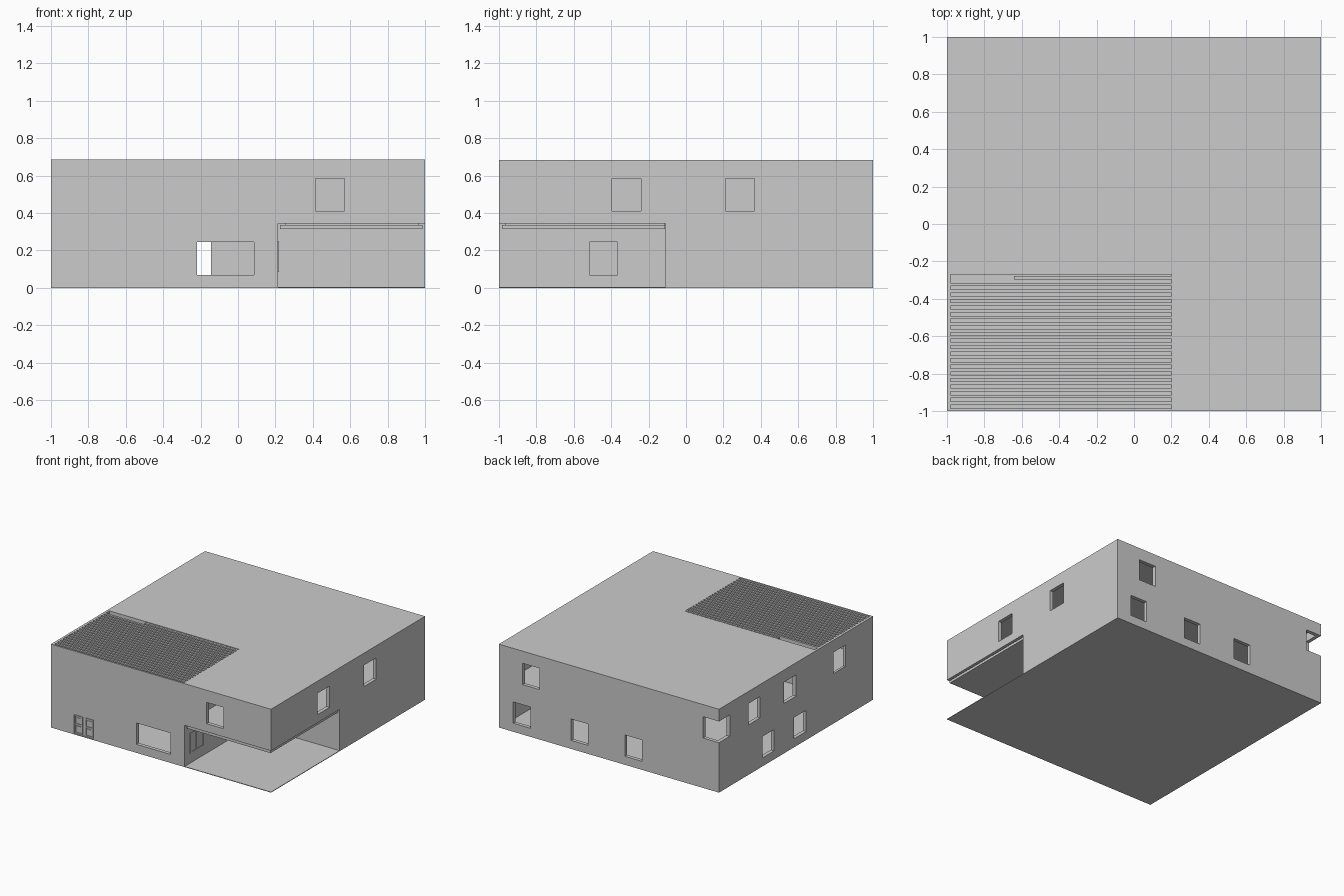
import bpy


def box(name, x, y, z):
    """Axis aligned box from three (min, max) ranges."""
    (x0, x1), (y0, y1), (z0, z1) = x, y, z
    v = [(a, b, c) for a in (x0, x1) for b in (y0, y1) for c in (z0, z1)]
    f = [(0, 1, 3, 2), (4, 6, 7, 5), (0, 4, 5, 1), (2, 3, 7, 6), (0, 2, 6, 4), (1, 5, 7, 3)]
    me = bpy.data.meshes.new(name)
    me.from_pydata(v, [], f)
    me.update()
    ob = bpy.data.objects.new(name, me)
    bpy.context.collection.objects.link(ob)
    return ob


H = 0.685
T = 0.03
UP = (0.41, 0.585)
LOW = (0.07, 0.245)

# solid house block to be carved out
house = box("house_walls", (-1, 1), (-1, 1), (0, H))
cuts = []


def cut(name, x, y, z):
    c = box(name + "_cutter", x, y, z)
    c.hide_render = True
    c.hide_viewport = True
    cuts.append(c)


# carport under the front right corner, leaving a thin floor slab
cut("carport", (0.215, 1.2), (-1.2, -0.11), (0.005, 0.343))
# terrace open to the sky at the front left
cut("terrace", (-0.98, 0.2), (-0.985, -0.27), (0.352, 0.8))
# rooms
cut("lower_front_room", (-0.97, 0.185), (-0.97, 0.97), (0.02, 0.32))
cut("lower_back_room", (0.17, 0.97), (-0.08, 0.97), (0.021, 0.319))
cut("upper_right_room", (0.23, 0.97), (-0.97, 0.97), (0.365, 0.655))
cut("upper_back_room", (-0.97, 0.215), (-0.24, 0.97), (0.366, 0.654))

# windows by wall
for x0, x1, z in ((-0.22, 0.085, LOW), (0.415, 0.57, UP)):
    cut("front_window", (x0, x1), (-1.1, -0.95), z)
for x0, x1, z in ((0.63, 0.785, UP), (0.715, 0.87, LOW), (0.19, 0.345, LOW), (-0.30, -0.145, LOW)):
    cut("back_window", (x0, x1), (0.95, 1.1), z)
for y0, y1, z in ((0.465, 0.615, UP), (0.0, 0.155, UP), (-0.64, -0.485, UP),
                  (0.285, 0.435, LOW), (-0.13, 0.025, LOW)):
    cut("left_window", (-1.1, -0.95), (y0, y1), z)
for y0, y1 in ((-0.395, -0.24), (0.21, 0.365)):
    cut("right_window", (0.95, 1.1), (y0, y1), UP)
cut("carport_window", (0.15, 0.25), (-0.515, -0.365), LOW)
cut("corner_window", (-1.1, -0.855), (0.86, 1.1), UP)
cut("door_recess", (-0.79, -0.61), (-1.1, -0.992), (0.006, 0.165))

for c in cuts:
    m = house.modifiers.new(c.name, "BOOLEAN")
    m.operation = "DIFFERENCE"
    m.solver = "EXACT"
    m.object = c

# carport ceiling panel, set in from the fascia
box("carport_ceiling", (0.225, 0.985), (-0.985, -0.112), (0.315, 0.336))
box("carport_ceiling_core", (0.25, 0.965), (-0.965, -0.112), (0.336, 0.344))

# side window frame in the carport
for y in (-0.93, -0.85, -0.76):
    box("carport_frame_post", (0.214, 0.219), (y, y + 0.008), (0.085, 0.25))
for z in (0.085, 0.242):
    box("carport_frame_rail", (0.214, 0.218), (-0.93, -0.752), (z, z + 0.008))

# pergola slats over the terrace
for i in range(20):
    y = -0.957 + i * 0.0352
    x0 = -0.64 if i == 19 else -0.985
    box("pergola_slat", (x0, 0.202), (y - 0.009, y + 0.009), (0.655, H - 0.0005))

# double entrance door with raised frames and panels
for cx in (-0.75, -0.655):
    for dx in (-0.036, 0.028):
        box("door_stile", (cx + dx, cx + dx + 0.008), (-0.999, -0.99), (0.012, 0.16))
    for z in (0.012, 0.085, 0.152):
        box("door_rail", (cx - 0.036, cx + 0.036), (-0.998, -0.99), (z, z + 0.008))
    box("door_lower_panel", (cx - 0.02, cx + 0.02), (-0.997, -0.99), (0.03, 0.075))
    box("door_upper_panel", (cx - 0.02, cx + 0.02), (-0.997, -0.99), (0.102, 0.143))
